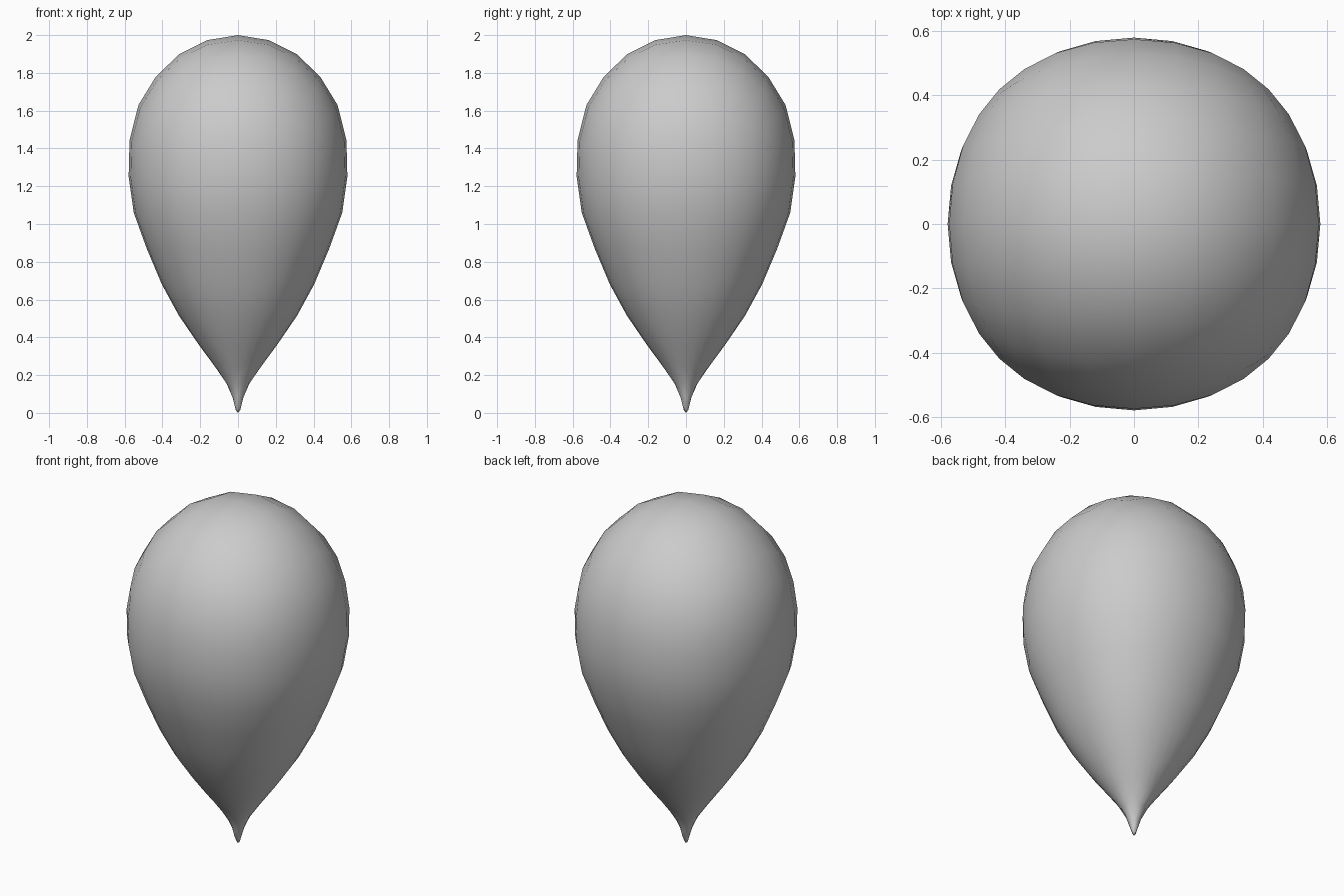
import bpy
from math import atan2, hypot, cos, sin, pi

if "Cube" in bpy.data.objects:
    bpy.data.objects.remove(bpy.data.objects["Cube"])

# Teardrop profile (radius, height), one point per row of the rounded cube
PROFILE = [(0, 2.0), (.165, 1.973), (.31, 1.9), (.435, 1.78), (.527, 1.63),
           (.574, 1.445), (.579, 1.25), (.552, 1.06), (.482, .867), (.403, .68),
           (.313, .515), (.207, .36), (.122, .245), (.06, .155), (.028, .08),
           (.012, .015), (0, 0)]


def sample(t):
    """Catmull-Rom interpolation of the profile, mirrored past both poles."""
    i = min(int(t), len(PROFILE) - 2)
    u = t - i
    pts = [(-PROFILE[1][0], PROFILE[1][1])] + PROFILE + [(-PROFILE[-2][0], PROFILE[-2][1])]
    a, b, c, d = pts[i:i + 4]
    return [0.5 * (2 * q + (r - p) * u + (2 * p - 5 * q + 4 * r - s) * u * u
                   + (3 * q - p - 3 * r + s) * u ** 3) for p, q, r, s in zip(a, b, c, d)]


# Rounded cube: subdivided three times
bpy.ops.mesh.primitive_cube_add(size=2)
drop = bpy.context.object
drop.name = "teardrop"
sub = drop.modifiers.new("round", 'SUBSURF')
sub.levels = sub.render_levels = 3
bpy.ops.object.modifier_apply(modifier=sub.name)
verts = drop.data.vertices


def polar(co):
    return atan2(hypot(co.x, co.y), co.z)


# Polar angles of the rows along the middle of one side
rows = sorted(polar(v.co) for v in verts if abs(v.co.y) < 1e-4 and v.co.x > -1e-4)

# Pull the rounded cube into the teardrop, keeping it very slightly square
for v in verts:
    th, phi = polar(v.co), atan2(v.co.y, v.co.x)
    k = max((i for i in range(len(rows) - 1) if rows[i] <= th + 1e-6), default=0)
    t = k + min(max((th - rows[k]) / (rows[k + 1] - rows[k]), 0), 1)
    r, z = sample(t)
    r *= 1 + 0.024 * sin(2 * phi) ** 2 * sin(th) ** 2
    v.co = (r * cos(phi), r * sin(phi), z)

bpy.ops.object.shade_smooth()
